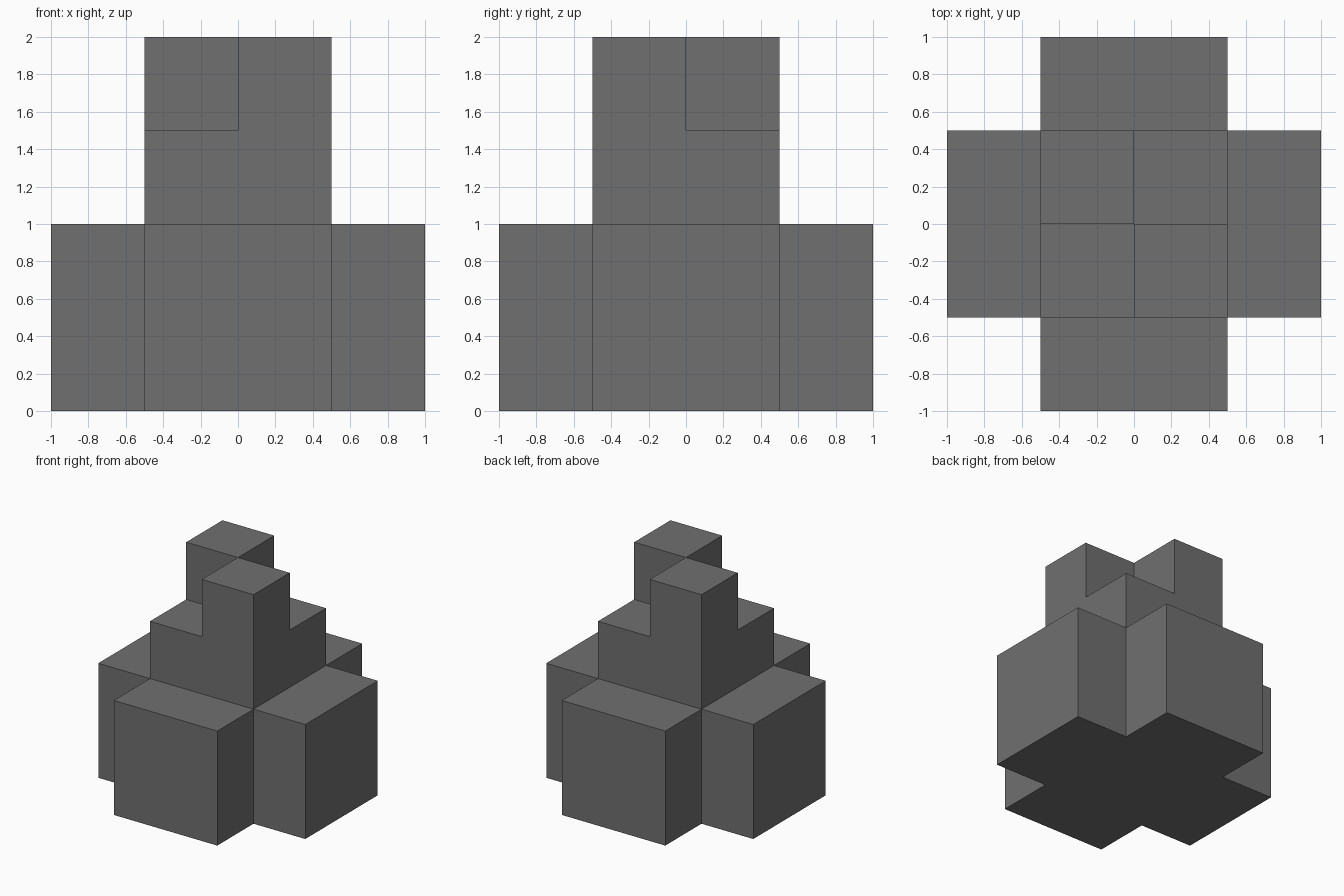
import bpy
import bmesh

cube = bpy.data.objects.get("Cube")
if cube:
    bpy.data.objects.remove(cube, do_unlink=True)

# One plain grey for everything
grey = bpy.data.materials.new("grey")
grey.use_nodes = True
colour = (0.16, 0.16, 0.16, 1)
grey.diffuse_color = colour
grey.node_tree.nodes["Principled BSDF"].inputs["Base Color"].default_value = colour

bm = bmesh.new()


def raise_faces(faces, height, keep=False):
    """Extrude faces straight up and return the new top faces."""
    result = bmesh.ops.extrude_face_region(bm, geom=faces, use_keep_orig=keep)["geom"]
    verts = [g for g in result if isinstance(g, bmesh.types.BMVert)]
    bmesh.ops.translate(bm, verts=verts, vec=(0, 0, height))
    return [g for g in result if isinstance(g, bmesh.types.BMFace)]


def centre(face):
    return face.calc_center_median()


# Cross-shaped footprint: square grid with its corner cells removed
bmesh.ops.create_grid(bm, x_segments=4, y_segments=4, size=1)
corners = [f for f in bm.faces if min(abs(centre(f).x), abs(centre(f).y)) > 0.5]
bmesh.ops.delete(bm, geom=corners, context="FACES")

# Base
base_top = raise_faces(bm.faces[:], 1, keep=True)

# Square tower on the middle of the base
middle = [f for f in base_top if max(abs(centre(f).x), abs(centre(f).y)) < 0.5]
tower_top = raise_faces(middle, 0.5)

# Two posts on opposite quarters of the tower
posts = [f for f in tower_top if centre(f).x * centre(f).y < 0]
for post in posts:
    raise_faces([post], 0.5)

# Merge flat areas into single faces
bmesh.ops.recalc_face_normals(bm, faces=bm.faces[:])
bmesh.ops.dissolve_limit(bm, angle_limit=0.01, verts=bm.verts[:], edges=bm.edges[:])

mesh = bpy.data.meshes.new("stepped_tower")
bm.to_mesh(mesh)
bm.free()
mesh.materials.append(grey)
tower = bpy.data.objects.new("stepped_tower", mesh)
bpy.context.collection.objects.link(tower)
